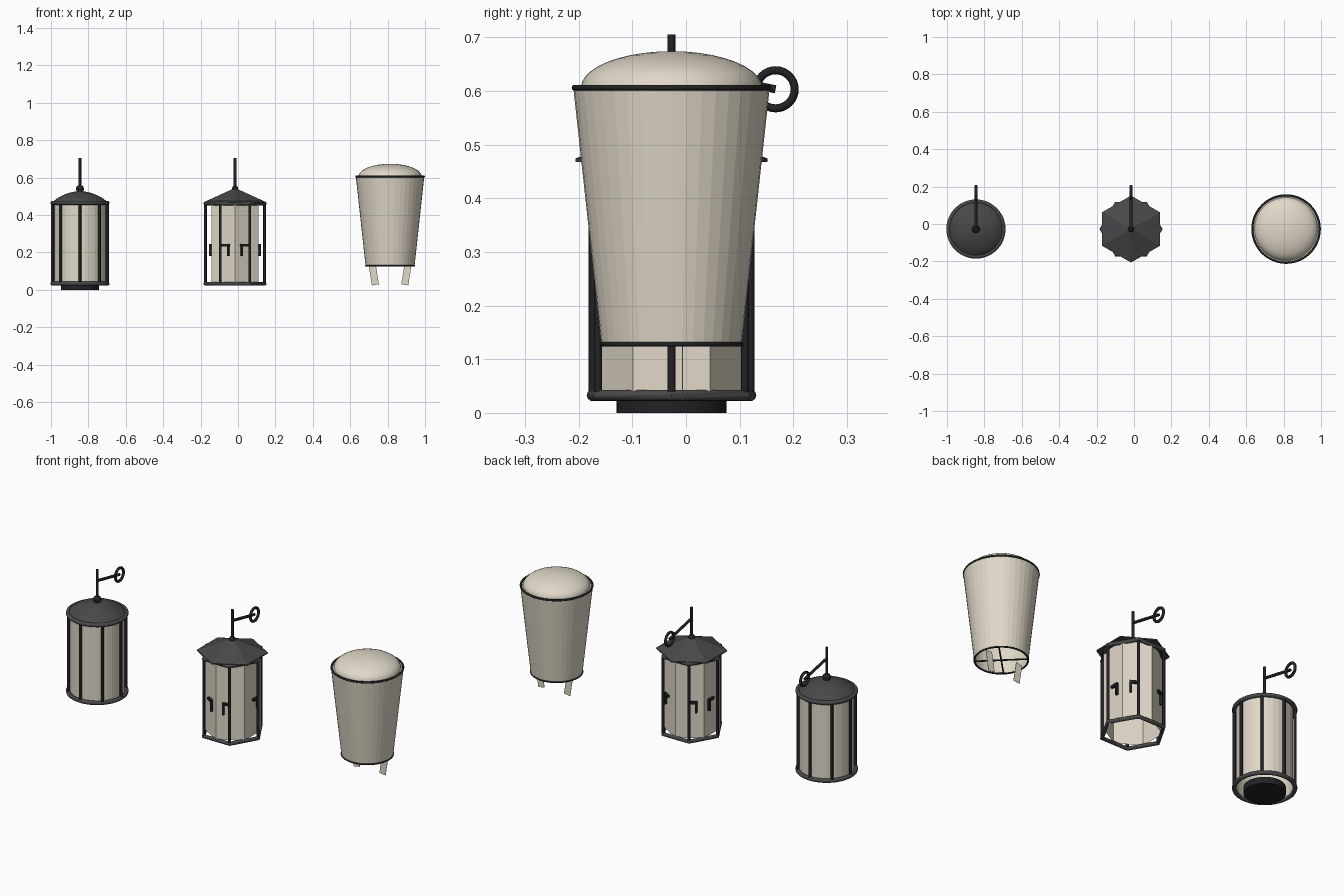
import bpy, math
from mathutils import Vector

if "Cube" in bpy.data.objects:
    bpy.data.objects.remove(bpy.data.objects["Cube"])

CY = -0.027          # shared depth of the three lanterns
AX, BX, CX = -0.845, -0.016, 0.813


def mat(name, c):
    m = bpy.data.materials.new(name)
    m.diffuse_color = (*c, 1)
    m.use_nodes = True
    m.node_tree.nodes["Principled BSDF"].inputs["Base Color"].default_value = m.diffuse_color
    return m


PAPER = mat("paper", (0.75, 0.69, 0.58))
IRON = mat("iron", (0.016, 0.016, 0.018))
ROOF = mat("roof_metal", (0.065, 0.065, 0.068))


def finish(o, name, m, smooth=False):
    o.name = name
    o.data.materials.clear()
    o.data.materials.append(m)
    if smooth:
        bpy.context.view_layer.objects.active = o
        o.select_set(True)
        bpy.ops.object.shade_smooth_by_angle(angle=math.radians(40))
    return o


def lathe(name, x, profile, sides, m, turn=0.0, smooth=False):
    """Revolve (radius, z) points; a zero radius closes to a point."""
    verts, rings, faces = [], [], []
    for r, z in profile:
        n = 1 if r == 0 else sides
        rings.append(range(len(verts), len(verts) + n))
        for i in range(n):
            a = turn + 2 * math.pi * i / sides
            verts.append((x + r * math.cos(a), CY + r * math.sin(a), z))
    for p, q in zip(rings, rings[1:]):
        for i in range(sides):
            j = (i + 1) % sides
            f = [p[i % len(p)], p[j % len(p)], q[j % len(q)], q[i % len(q)]]
            faces.append(list(dict.fromkeys(f)))
    me = bpy.data.meshes.new(name)
    me.from_pydata(verts, [], faces)
    o = bpy.data.objects.new(name, me)
    bpy.context.collection.objects.link(o)
    return finish(o, name, m, smooth)


def ring(name, x, z, r, minor, m, sides=48, y=CY, rot=(0, 0, 0)):
    bpy.ops.mesh.primitive_torus_add(major_radius=r, minor_radius=minor, major_segments=sides,
                                     minor_segments=10, location=(x, y, z), rotation=rot)
    return finish(bpy.context.object, name, m, True)


def rod(name, a, b, r, m=IRON):
    a, b = Vector(a), Vector(b)
    d = b - a
    bpy.ops.mesh.primitive_cylinder_add(vertices=12, radius=r, depth=d.length, location=(a + b) / 2,
                                        rotation=d.to_track_quat('Z', 'Y').to_euler())
    return finish(bpy.context.object, name, m, True)


def box(name, loc, size, rot, m):
    bpy.ops.mesh.primitive_cube_add(size=1, location=loc, rotation=rot)
    o = bpy.context.object
    o.scale = size
    return finish(o, name, m)


def polar(x, r, a, z):
    return (x + r * math.cos(a), CY + r * math.sin(a), z)


def posts(name, x, r, n):
    for i in range(n):
        a = 2 * math.pi * i / n
        rod(name, polar(x, r, a, 0.033), polar(x, r, a, 0.465), 0.0075)


def hanger(x, knob, kz):
    """Knob, upright stem, sloping arm and ring on top of a lantern."""
    bpy.ops.mesh.primitive_uv_sphere_add(segments=20, ring_count=12, radius=knob, location=(x, CY, kz))
    finish(bpy.context.object, "roof_knob", IRON, True)
    rod("hanger_stem", (x, CY, 0.52), (x, CY, 0.705), 0.0075)
    rod("hanger_arm", (x, CY, 0.643), (x, 0.167, 0.603), 0.0075)
    ring("hanger_ring", x, 0.603, 0.0355, 0.0075, IRON, 32, 0.167, (0, math.pi / 2, 0))


# Round lantern
lathe("round_base", AX, [(0, 0), (0.1025, 0), (0.1025, 0.035), (0, 0.035)], 32, IRON, smooth=True)
lathe("round_shade", AX, [(0.138, 0.033), (0.138, 0.465)], 32, PAPER)
for z in (0.033, 0.465):
    ring("round_frame_ring", AX, z, 0.147, 0.011, ROOF)
posts("round_frame_post", AX, 0.147, 8)
lathe("round_roof", AX, [(0, 0.466), (0.147, 0.466), (0.137, 0.478), (0.115, 0.494), (0.085, 0.509),
                         (0.05, 0.521), (0.02, 0.527), (0, 0.528)], 40, ROOF, smooth=True)
hanger(AX, 0.021, 0.54)

# Hexagonal lantern: shade and roof are turned 30 degrees from the frame
T30 = math.radians(30)
lathe("hex_shade", BX, [(0.144, 0.038), (0.144, 0.465)], 6, PAPER, T30)
for z in (0.033, 0.462):
    ring("hex_frame_ring", BX, z, 0.158, 0.0105, ROOF, 6)
posts("hex_frame_post", BX, 0.158, 6)
lathe("hex_roof", BX, [(0, 0.468), (0.179, 0.468), (0.179, 0.474), (0, 0.545)], 6, ROOF, T30)
hanger(BX, 0.017, 0.54)

# Mirrored bracket pairs beside every second shade corner
for k in range(3):
    for s in (-1, 1):
        a = math.radians(30 + 120 * k + 30 * s)
        for t, z, w, h in ((0.034, 0.208, 0.010, 0.055), (0.018, 0.238, 0.044, 0.013)):
            off = -s * t
            x, y, _ = polar(BX, 0.131, a, 0)
            box("shade_bracket", (x - off * math.sin(a), y + off * math.cos(a), z),
                (0.014, w, h), (0, 0, a), IRON)

# Tapered lantern
lathe("tapered_shade", CX, [(0.131, 0.128), (0.183, 0.606)], 40, PAPER)
ring("tapered_lower_ring", CX, 0.128, 0.130, 0.0045, IRON)
ring("tapered_upper_ring", CX, 0.606, 0.1805, 0.0055, IRON)
dome = [(0.169 * math.cos(i * math.pi / 20), 0.606 + 0.068 * math.sin(i * math.pi / 20)) for i in range(10)]
lathe("tapered_dome", CX, [(0.181, 0.606)] + dome + [(0, 0.674)], 40, PAPER, smooth=True)
for i in range(2):
    a = math.radians(45 + 90 * i)
    rod("tapered_cross_bar", polar(CX, 0.13, a, 0.128), polar(CX, -0.13, a, 0.128), 0.004)

# Thin hanging strips under the tapered lantern
for s in (-1, 1):
    box("hanging_strip", (CX + s * 0.087, -0.0065, 0.08), (0.038, 0.002, 0.108),
        (0, s * math.radians(9), 0), PAPER)
